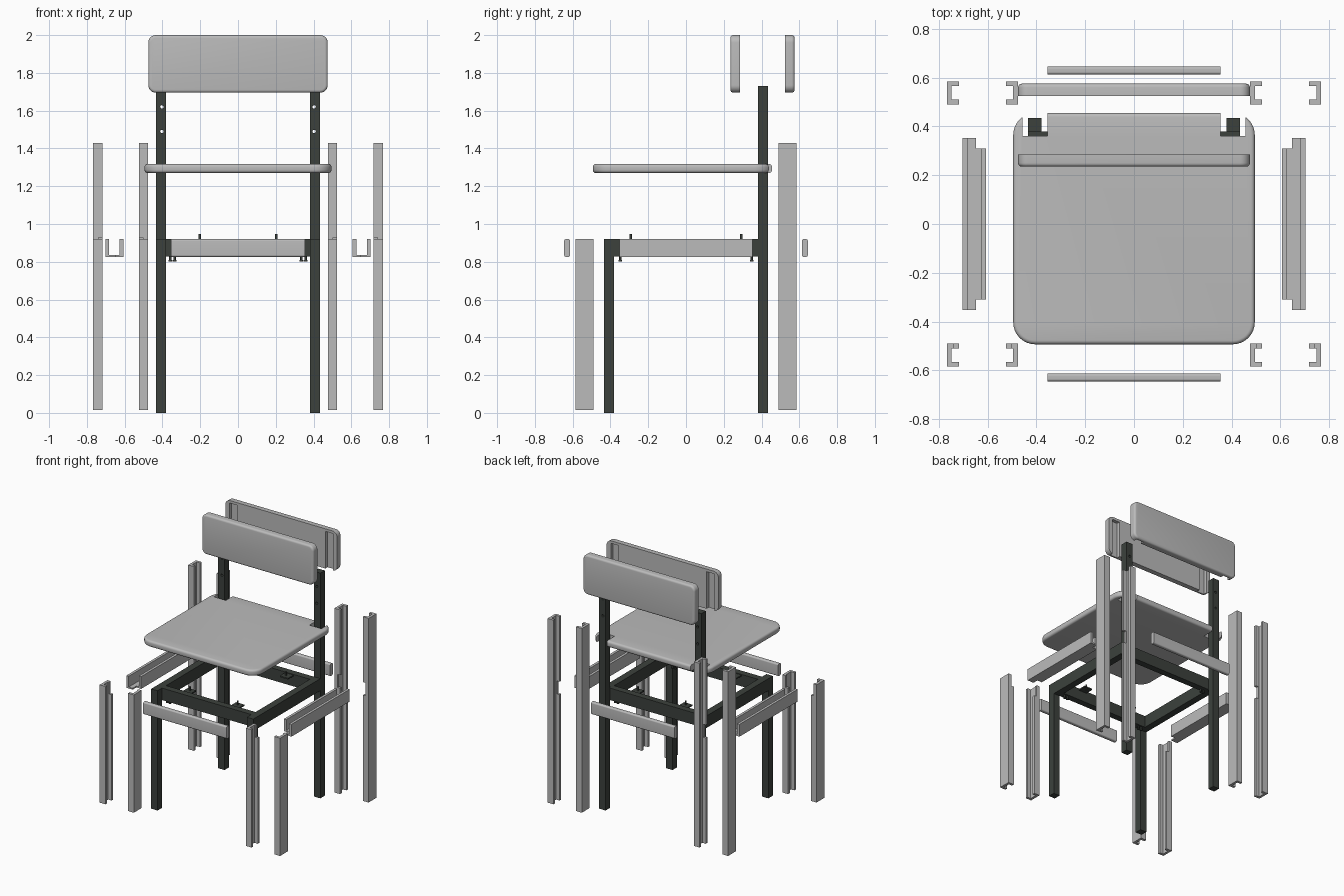
import bpy, bmesh, math
from mathutils import Vector

cube = bpy.data.objects.get("Cube")
if cube:
    bpy.data.objects.remove(cube, do_unlink=True)


def material(name, rgb):
    m = bpy.data.materials.new(name)
    m.use_nodes = True
    m.diffuse_color = (*rgb, 1)
    m.node_tree.nodes["Principled BSDF"].inputs["Base Color"].default_value = (*rgb, 1)
    return m


PANEL = material("light grey panel", (0.5, 0.5, 0.5))
STEEL = material("dark green steel", (0.045, 0.053, 0.046))


def finish(bm, name, mat):
    bmesh.ops.recalc_face_normals(bm, faces=bm.faces)
    mesh = bpy.data.meshes.new(name)
    bm.to_mesh(mesh)
    bm.free()
    mesh.materials.append(mat)
    ob = bpy.data.objects.new(name, mesh)
    bpy.context.collection.objects.link(ob)
    return ob


def box_bm(lo, hi):
    bm = bmesh.new()
    bmesh.ops.create_cube(bm, size=1)
    for v in bm.verts:
        v.co = Vector([hi[i] if v.co[i] > 0 else lo[i] for i in range(3)])
    return bm


def box(name, lo, hi, mat=STEEL):
    lo, hi = [min(p) for p in zip(lo, hi)], [max(p) for p in zip(lo, hi)]
    return finish(box_bm(lo, hi), name, mat)


def slab(name, lo, hi, axis, corner, rims):
    """Rounded plate: corners rounded along axis; rims maps side (0 low, 1 high) to rounding."""
    bm = box_bm(lo, hi)
    edges = [e for e in bm.edges
             if abs(e.verts[0].co[axis] - e.verts[1].co[axis]) > 1e-4]
    bmesh.ops.bevel(bm, geom=edges, offset=corner, segments=8, profile=0.5, affect='EDGES')
    for side, r in rims.items():
        level = (lo, hi)[side][axis]
        edges = [e for e in bm.edges if all(abs(v.co[axis] - level) < 1e-5 for v in e.verts)]
        bmesh.ops.bevel(bm, geom=edges, offset=r, segments=4, profile=0.5, affect='EDGES')
    return finish(bm, name, PANEL)


def prism(name, points, axis, lo, hi):
    """Extrude a 2D outline along y (axis 1, points are x,z) or z (axis 2, points are x,y)."""
    bm = bmesh.new()
    place = (lambda p: (p[0], lo, p[1])) if axis == 1 else (lambda p: (p[0], p[1], lo))
    face = bm.faces.new([bm.verts.new(place(p)) for p in points])
    new = bmesh.ops.extrude_face_region(bm, geom=[face])["geom"]
    for v in new:
        if isinstance(v, bmesh.types.BMVert):
            v.co[axis] = hi
    return finish(bm, name, PANEL)


def cylinder(name, center, radius, depth, along_y=False):
    bm = bmesh.new()
    bmesh.ops.create_cone(bm, cap_ends=True, segments=12, radius1=radius,
                          radius2=radius, depth=depth)
    ob = finish(bm, name, STEEL)
    ob.location = center
    if along_y:
        ob.rotation_euler.x = math.pi / 2
    return ob


def cut(ob, cutter):
    mod = ob.modifiers.new("cut", 'BOOLEAN')
    mod.operation, mod.solver, mod.object = 'DIFFERENCE', 'EXACT', cutter
    bpy.context.view_layer.objects.active = ob
    bpy.ops.object.modifier_apply(modifier=mod.name)
    bpy.data.objects.remove(cutter, do_unlink=True)


def smooth(ob):
    bpy.ops.object.select_all(action='DESELECT')
    ob.select_set(True)
    bpy.context.view_layer.objects.active = ob
    bpy.ops.object.shade_smooth_by_angle(angle=math.radians(35))


LEG_IN, LEG_OUT = 0.38, 0.434
RAIL_LO, RAIL_HI = 0.828, 0.92
WALL = 0.02

for sx, side in ((1, "left"), (-1, "right")):
    for sy, end in ((1, "rear"), (-1, "front")):
        where = f"{end}_{side}"
        # steel legs, the rear pair drilled for the backrest
        leg = box("leg_" + where, (sx * LEG_IN, sy * LEG_IN, 0),
                  (sx * LEG_OUT, sy * LEG_OUT, 1.73 if sy > 0 else RAIL_HI))
        if sy > 0:
            for z in (1.49, 1.62):
                cut(leg, cylinder("drill", (sx * 0.403, 0.4, z), 0.009, 0.2, True))

        # channel covers for the inner and outer half of each leg
        top = 1.43 if sy > 0 else RAIL_HI
        for part, back, tip in (("outer", 0.767, 0.718), ("inner", 0.476, 0.525)):
            web = back + math.copysign(WALL, tip - back)
            y0, y1 = 0.49, 0.585
            outline = [(back, y0), (tip, y0), (tip, y0 + WALL), (web, y0 + WALL),
                       (web, y1 - WALL), (tip, y1 - WALL), (tip, y1), (back, y1)]
            cover = prism(f"{part}_leg_cover_{where}",
                          [(sx * x, sy * y) for x, y in outline], 2, 0.015, top)
            # opening where the side rail passes through
            cut(cover, box("notch", (sx * (web + (tip - web) * 0.25), sy * 0.45, RAIL_LO),
                           (sx * (tip + (tip - web)), sy * (y0 + WALL + 0.002), RAIL_HI + 0.008)))

        # seat fixing tab with upright screw
        box("seat_tab_" + where, (sx * 0.17, sy * 0.335, 0.905),
            (sx * 0.24, sy * 0.265, 0.915))
        cylinder("seat_screw_" + where, (sx * 0.203, sy * 0.293, 0.925), 0.006, 0.042)
        # corner bolts under the frame
        for x in (0.335, 0.358):
            cylinder("frame_bolt_" + where, (sx * x, sy * 0.348, 0.822), 0.006, 0.03)
            cylinder("bolt_head_" + where, (sx * x, sy * 0.348, 0.806), 0.01, 0.008)

    # side rail and its stepped trough cover
    box("side_rail_" + side, (sx * LEG_IN, -LEG_IN, RAIL_LO), (sx * LEG_OUT, LEG_IN, RAIL_HI))
    a, b, z0, z1 = 0.607, 0.702, 0.826, RAIL_HI
    trough = [(a, z0), (b, z0), (b, z1), (b - WALL, z1), (b - WALL, z0 + 0.011),
              (a + WALL, z0 + 0.011), (a + WALL, z1), (a, z1)]
    trough = prism("side_rail_cover_" + side, [(sx * x, z) for x, z in trough], 1, -0.353, 0.353)
    for sy in (1, -1):
        cut(trough, box("step", (sx * 0.58, sy * 0.309, 0.7), (sx * 0.648, sy * 0.5, 1.0)))

# cross rails and their flat rounded fascias
for sy, end in ((1, "rear"), (-1, "front")):
    box("cross_rail_" + end, (-LEG_IN, sy * 0.33, RAIL_LO), (LEG_IN, sy * LEG_IN, RAIL_HI))
    y = sy * 0.629
    fascia = slab("fascia_" + end, (-0.354, y - 0.016, 0.826), (0.354, y + 0.016, RAIL_HI), 0,
                  0.01, {})
    smooth(fascia)

# seat board with leg notches at the back corners
seat = slab("seat", (-0.495, -0.493, 1.27), (0.495, 0.455, 1.318), 2, 0.09, {0: 0.016, 1: 0.016})
for sx in (1, -1):
    cut(seat, box("notch", (sx * 0.355, 0.36, 1.2), (sx * 0.457, 0.6, 1.4)))
smooth(seat)

# backrest halves, grooved on the facing sides for the legs
for end, y0, y1, rim, groove in (("front", 0.235, 0.285, 0, 0.285),
                                 ("rear", 0.525, 0.575, 1, 0.525)):
    back = slab("backrest_" + end, (-0.475, y0, 1.695), (0.475, y1, 2.0), 1, 0.04, {rim: 0.015})
    for sx in (1, -1):
        cut(back, box("groove", (sx * 0.375, groove - 0.027, 1.6),
                      (sx * 0.44, groove + 0.027, 1.98)))
    smooth(back)
